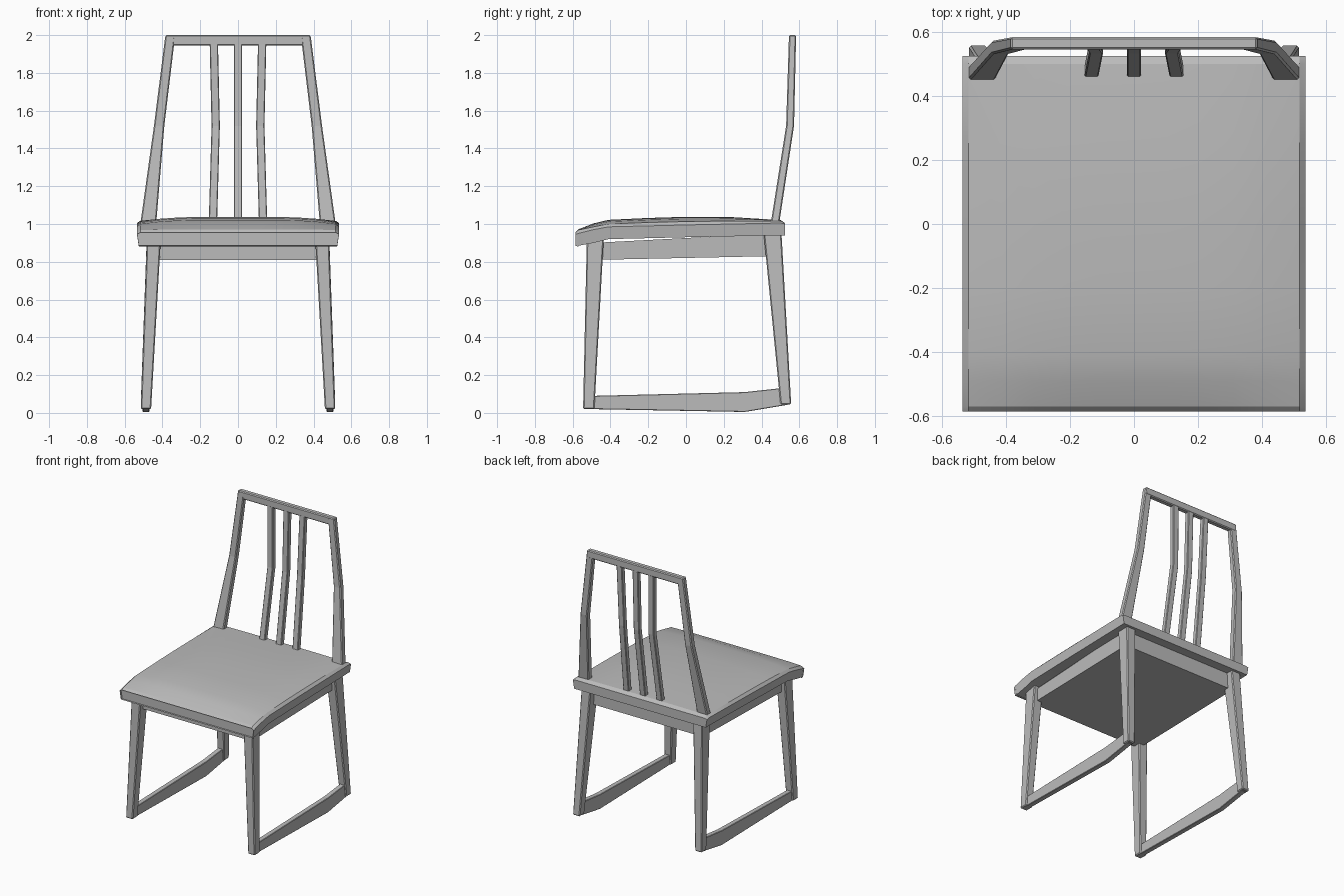
import bpy, bmesh, math

cube = bpy.data.objects.get("Cube")
if cube:
    bpy.data.objects.remove(cube, do_unlink=True)

grey = bpy.data.materials.new("plain grey")
grey.use_nodes = True
colour = (0.5, 0.5, 0.5, 1)
grey.diffuse_color = colour
grey.node_tree.nodes["Principled BSDF"].inputs["Base Color"].default_value = colour


def loft(name, rings, bevel=0.006):
    """Skin a closed tube through rings that share one point count."""
    bm = bmesh.new()
    loops = [[bm.verts.new(p) for p in ring] for ring in rings]
    n = len(loops[0])
    for a, b in zip(loops, loops[1:]):
        for i in range(n):
            j = (i + 1) % n
            bm.faces.new((a[i], a[j], b[j], b[i]))
    bm.faces.new(loops[0])
    bm.faces.new(loops[-1])
    bmesh.ops.recalc_face_normals(bm, faces=bm.faces)
    mesh = bpy.data.meshes.new(name)
    bm.to_mesh(mesh)
    bm.free()
    mesh.materials.append(grey)
    ob = bpy.data.objects.new(name, mesh)
    bpy.context.collection.objects.link(ob)
    if bevel:
        mod = ob.modifiers.new("soft edges", "BEVEL")
        mod.width = bevel
        mod.segments = 1
        mod.limit_method = "ANGLE"
    return ob


def flat(x0, x1, y0, y1, z, side=1):
    """Level rectangular ring, mirrored when side is -1."""
    return [(side * x, y, z) for x, y in ((x0, y0), (x1, y0), (x1, y1), (x0, y1))]


def upright(x0, x1, profile):
    """Ring in the side plane, spanning x0 to x1: profile gives y, low z, high z."""
    return [[(x0, y, lo), (x1, y, lo), (x1, y, hi), (x0, y, hi)] for y, lo, hi in profile]


for side, word in ((1, "left"), (-1, "right")):
    # Legs
    loft("front_leg_" + word, [flat(0.46, 0.515, -0.545, -0.485, 0.02, side),
                               flat(0.408, 0.482, -0.525, -0.435, 0.93, side)])
    foot = flat(0.46, 0.515, 0.50, 0.557, 0.045, side)
    loft("back_leg_" + word, [foot, flat(0.408, 0.482, 0.41, 0.505, 0.96, side)])
    # Floor runner joining the legs on each side
    loft("runner_" + word, upright(side * 0.468, side * 0.505,
         [(-0.50, 0.02, 0.09), (0.31, 0.005, 0.11), (0.54, 0.043, 0.135)]), 0.003)
    # Back post, bent in the middle
    loft("back_post_" + word, [flat(0.435, 0.52, 0.445, 0.49, 0.98, side),
                               flat(0.39, 0.445, 0.53, 0.572, 1.52, side),
                               flat(0.333, 0.385, 0.545, 0.583, 1.995, side)])

# Top rail
loft("top_rail", [[(x, 0.545, 1.945), (x, 0.583, 1.945), (x, 0.583, 2.0), (x, 0.545, 2.0)]
                  for x in (-0.385, 0.385)])

# Back slats
for word, s in (("left", 1), ("middle", 0), ("right", -1)):
    rings = []
    for x, y, z in ((0.133, 0.475, 1.0), (0.118, 0.55, 1.52), (0.128, 0.564, 1.96)):
        rings.append(flat(s * x - 0.022, s * x + 0.022, y - 0.018, y + 0.018, z))
    loft("back_slat_" + word, rings, 0.004)

# Apron under the seat
loft("apron", upright(-0.455, 0.455, [(-0.49, 0.81, 0.9), (0.46, 0.83, 0.95)]), 0)

# Seat: slab with sloped rim and a crowned cushion top that dips at the front
rows = [(-0.57, 0.88, 0.945, 0.955, 0.0), (-0.585, 0.885, 0.945, 0.955, 0.0),
        (-0.57, 0.885, 0.95, 0.968, 0.004), (-0.49, 0.90, 0.97, 0.985, 0.018),
        (-0.41, 0.92, 0.985, 1.0, 0.022), (-0.2, 0.925, 0.99, 1.008, 0.024),
        (0.0, 0.93, 0.995, 1.013, 0.025), (0.25, 0.935, 1.0, 1.016, 0.02),
        (0.5, 0.94, 1.005, 1.017, 0.004), (0.525, 0.94, 1.0, 1.005, 0.0)]
steps = [1 - k / 5 for k in range(11)]
rings = []
for y, low, band, edge, crown in rows:
    ring = [(-0.525, y, low), (0.525, y, low), (0.535, y, band)]
    ring += [(0.517 * t, y, edge + crown * (1 - t ** 4)) for t in steps]
    ring.append((-0.535, y, band))
    rings.append(ring)
seat = loft("seat", rings, 0)
bpy.context.view_layer.objects.active = seat
seat.select_set(True)
bpy.ops.object.shade_smooth_by_angle(angle=math.radians(25))
